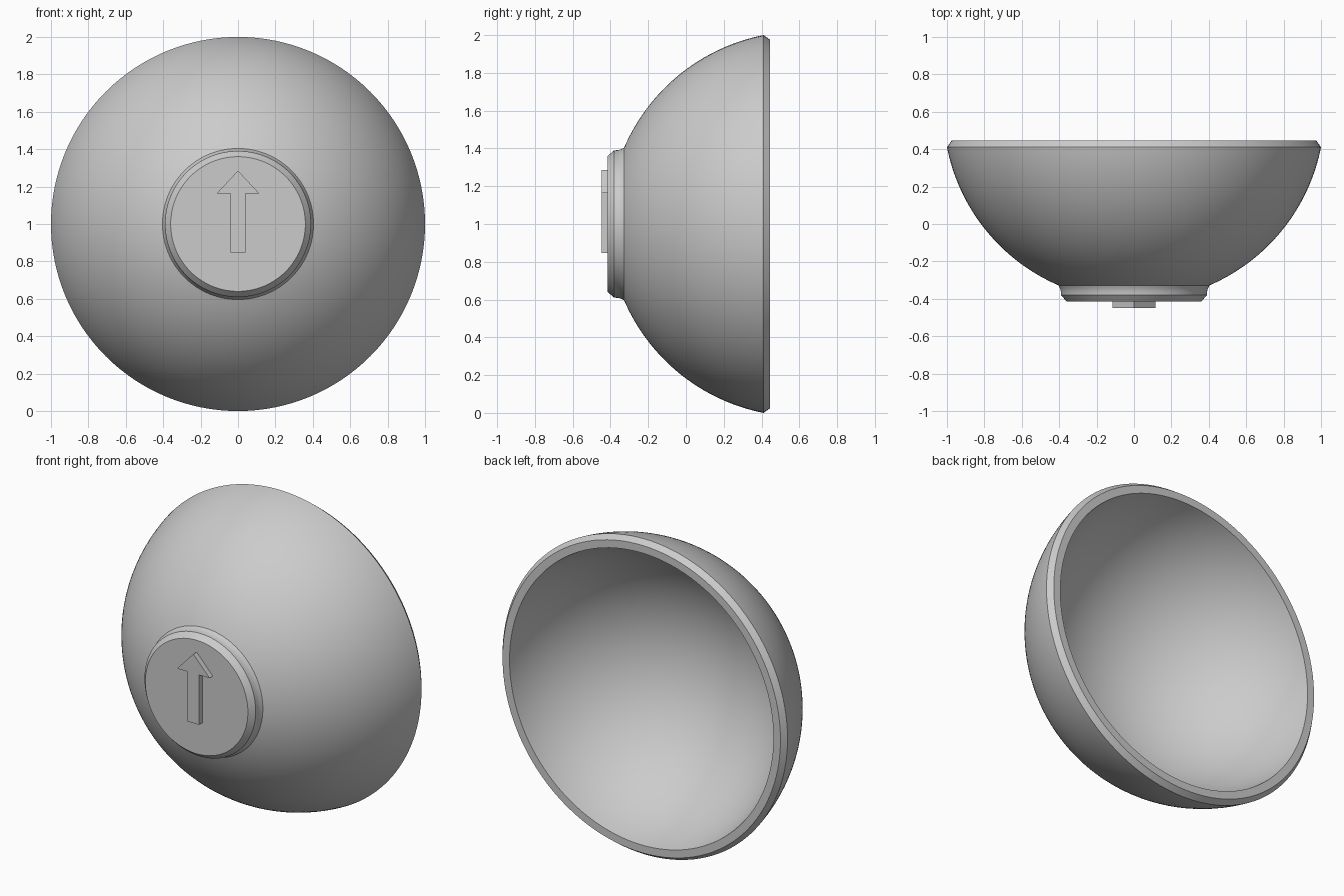
import bpy
import bmesh
from math import sin, cos, asin, pi, radians, sqrt
from mathutils import Vector

default = bpy.data.objects.get("Cube")
if default:
    bpy.data.objects.remove(default, do_unlink=True)

# Material
grey = bpy.data.materials.new("plain grey")
grey.use_nodes = True
colour = (0.6, 0.6, 0.6, 1)
grey.diffuse_color = colour
grey.node_tree.nodes["Principled BSDF"].inputs["Base Color"].default_value = colour

AXIS_Z = 1.0      # height of the bowl axis
CENTRE_Y = 0.608  # shared centre of the outer and inner spheres


def finish(bm, name):
    bmesh.ops.recalc_face_normals(bm, faces=bm.faces)
    mesh = bpy.data.meshes.new(name)
    bm.to_mesh(mesh)
    bm.free()
    mesh.materials.append(grey)
    obj = bpy.data.objects.new(name, mesh)
    bpy.context.collection.objects.link(obj)
    return obj


def arc(radius, r_start, r_end, steps):
    """Points (r, y) on the front of a sphere between two axis distances."""
    a, b = asin(r_start / radius), asin(r_end / radius)
    angles = [a + (b - a) * i / steps for i in range(steps + 1)]
    return [(radius * sin(t), CENTRE_Y - radius * cos(t)) for t in angles]


def lathe(profile, name, segments=128):
    bm = bmesh.new()
    verts = [bm.verts.new((r, y, AXIS_Z)) for r, y in profile]
    edges = [bm.edges.new(pair) for pair in zip(verts, verts[1:])]
    bmesh.ops.spin(bm, geom=verts + edges, cent=(0, 0, AXIS_Z), axis=(0, 1, 0),
                   angle=2 * pi, steps=segments, use_merge=False)
    bmesh.ops.remove_doubles(bm, verts=bm.verts, dist=1e-5)
    obj = finish(bm, name)
    bpy.ops.object.select_all(action='DESELECT')
    obj.select_set(True)
    bpy.context.view_layer.objects.active = obj
    bpy.ops.object.shade_smooth_by_angle(angle=radians(30))
    return obj


# Bowl with foot: foot face, chamfer, flared wall, outer shell, rim, hollow
foot = [(0, -0.415), (0.36, -0.415), (0.39, -0.38), (0.391, -0.36), (0.396, -0.343)]
outer = arc(1.0193, 0.404, 1.0, 32)
rim = [(0.975, 0.446)]
inner_radius = sqrt(0.926 ** 2 + (CENTRE_Y - 0.446) ** 2)
inner = arc(inner_radius, 0.926, 0, 40)
lathe(foot + outer + rim + inner, "bowl")

# Raised arrow on the foot face, mirrored from its right half
half = [(0.04, 0.847), (0.04, 1.163), (0.114, 1.163)]
outline = half + [(0, 1.285)] + [(-x, z) for x, z in reversed(half)]
bm = bmesh.new()
face = bm.faces.new([bm.verts.new((x, -0.448, z)) for x, z in outline])
solid = bmesh.ops.extrude_face_region(bm, geom=[face], use_keep_orig=True)
moved = [v for v in solid["geom"] if isinstance(v, bmesh.types.BMVert)]
bmesh.ops.translate(bm, verts=moved, vec=Vector((0, 0.035, 0)))
finish(bm, "raised_arrow")
